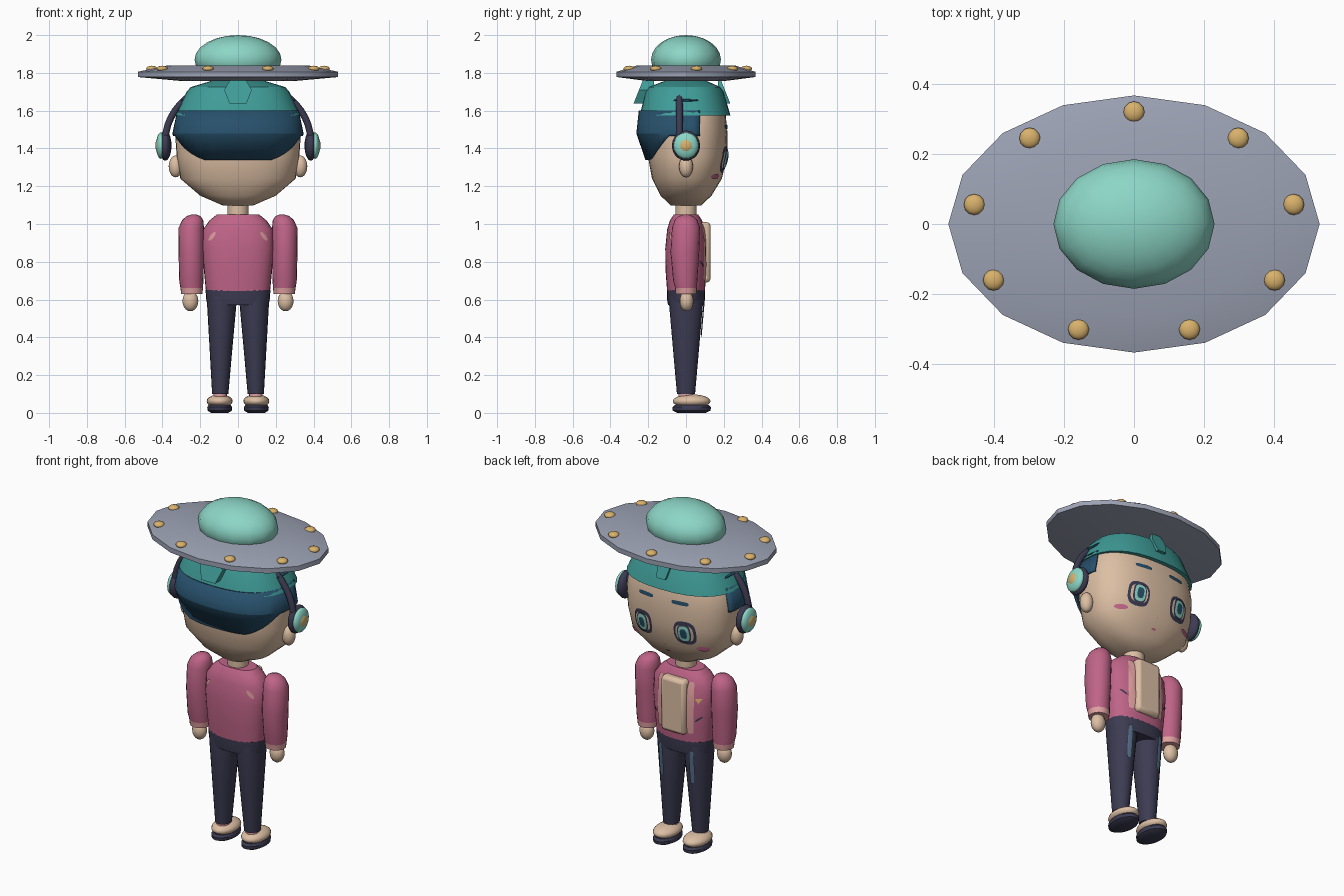
import bpy, bmesh, math
from mathutils import Matrix, Vector

cube = bpy.data.objects.get("Cube")
if cube:
    bpy.data.objects.remove(cube, do_unlink=True)


def material(name, hexa):
    lin = [((int(hexa[i:i + 2], 16) / 255 + 0.055) / 1.055) ** 2.4 for i in (0, 2, 4)] + [1]
    m = bpy.data.materials.new(name)
    m.use_nodes = True
    m.diffuse_color = lin
    m.node_tree.nodes["Principled BSDF"].inputs["Base Color"].default_value = lin
    return m


skin = material("skin", "DDBFA4")
mint = material("mint", "8CD6C6")
teal = material("teal", "3F9C98")
navy = material("navy hair", "27506B")
grey = material("saucer grey", "9CA2B4")
gold = material("gold", "D9B26C")
indigo = material("indigo", "3C3B52")
pink = material("jacket pink", "BF6487")
blush = material("light pink", "E0A0A0")
slate = material("slate", "56708A")


def finish(name, bm, mats, angle=40):
    me = bpy.data.meshes.new(name)
    bmesh.ops.recalc_face_normals(bm, faces=bm.faces)
    bm.to_mesh(me)
    bm.free()
    for m in mats:
        me.materials.append(m)
    for p in me.polygons:
        p.use_smooth = True
    me.set_sharp_from_angle(angle=math.radians(angle))
    ob = bpy.data.objects.new(name, me)
    bpy.context.collection.objects.link(ob)
    return ob


def ring_point(ring, a, power):
    z, rx, ry, cx, cy = (list(ring) + [0, 0])[:5]
    c, s = math.cos(a), math.sin(a)
    return Vector((cx + rx * math.copysign(abs(c) ** (2 / power), c),
                   cy + ry * math.copysign(abs(s) ** (2 / power), s), z))


def loft_mesh(rings, n, power, caps=True):
    bm = bmesh.new()
    loops = [[bm.verts.new(ring_point(r, 2 * math.pi * i / n, power)) for i in range(n)] for r in rings]
    for lo, hi in zip(loops, loops[1:]):
        for i in range(n):
            j = (i + 1) % n
            bm.faces.new((lo[i], lo[j], hi[j], hi[i]))
    if caps:
        bm.faces.new(loops[0][::-1])
        bm.faces.new(loops[-1])
    return bm, loops


def loft(name, rings, mats, n=24, power=2, angle=40, rule=None):
    bm, _ = loft_mesh(rings, n, power)
    if rule:
        for f in bm.faces:
            f.material_index = rule(f.calc_center_median())
    return finish(name, bm, mats, angle)


def ellipsoid(name, at, size, mat, seg=16, rings=10):
    bm = bmesh.new()
    bmesh.ops.create_uvsphere(bm, u_segments=seg, v_segments=rings, radius=1,
                              matrix=Matrix.Translation(at) @ Matrix.Diagonal((*size, 1)))
    return finish(name, bm, [mat], 60)


def surface_y(rings, x, z, side, power):
    """Depth of a lofted surface at x, z."""
    for lo, hi in zip(rings, rings[1:]):
        if lo[0] <= z <= hi[0]:
            break
    t = min(max((z - lo[0]) / (hi[0] - lo[0]), 0), 1)
    _, rx, ry, cx, cy = [a + (b - a) * t for a, b in zip((list(lo) + [0, 0])[:5], (list(hi) + [0, 0])[:5])]
    u = min(abs(x - cx) / rx, 0.98)
    return cy + side * ry * (1 - u ** power) ** (1 / power)


def decal(name, rings, power, at, size, mat, lift=0.004, side=1, tilt=0, shape=2, n=20):
    """Thin painted patch following a lofted surface."""
    bm = bmesh.new()
    grid = []
    for k in (1, 2, 3):
        row = []
        for i in range(n):
            p = ring_point((0, size[0] * k / 3, size[1] * k / 3), 2 * math.pi * (i + 0.5) / n, shape)
            x = at[0] + p.x * math.cos(tilt) - p.y * math.sin(tilt)
            z = at[1] + p.x * math.sin(tilt) + p.y * math.cos(tilt)
            row.append(bm.verts.new((x, surface_y(rings, x, z, side, power) + side * lift, z)))
        grid.append(row)
    bm.faces.new(grid[0])
    for lo, hi in zip(grid, grid[1:]):
        for i in range(n):
            j = (i + 1) % n
            bm.faces.new((lo[i], lo[j], hi[j], hi[i]))
    ob = finish(name, bm, [mat])
    if ob.data.polygons[0].normal.y * side < 0:
        ob.data.flip_normals()
    return ob


# Head and neck
HP = 2.4
head = [(1.098, .08, .08), (1.15, .2, .135), (1.24, .305, .185, 0, .005), (1.36, .325, .21, 0, .008),
        (1.48, .333, .212, 0, .008), (1.58, .318, .205, 0, .005), (1.7, .25, .17)]
loft("head", head, [skin], 40, HP, 50)
loft("neck", [(1.02, .056, .056), (1.13, .056, .056)], [skin])

# Hair: open shell around the back and sides, with a rising lower edge
bm, loops = loft_mesh([(1.34, .32, .215, 0, 0), (1.48, .347, .255, 0, -.008), (1.6, .322, .245, 0, -.005)], 48, HP, False)
for low, mid in zip(loops[0], loops[1]):
    t = min(max((low.co.y + .19) / .13, 0), .9)
    low.co = low.co.lerp(mid.co, t)
bmesh.ops.delete(bm, geom=[f for f in bm.faces if f.calc_center_median().y > .09], context="FACES")
ob = finish("hair", bm, [navy], 25)
mod = ob.modifiers.new("thickness", "SOLIDIFY")
mod.thickness = .012

# Cap with front and back tabs
cap = [(1.575, .333, .24, 0, -.005), (1.7, .272, .207, 0, -.008), (1.725, .25, .19, 0, -.008), (1.77, .1, .08)]
loft("cap", cap, [teal], 32, HP, 30)


def tab(name, side, scale, reach):
    bm = bmesh.new()
    outline = [(-.04, 1.765), (-.073, 1.71), (-.045, 1.637), (.045, 1.637), (.073, 1.71), (.04, 1.765)]
    outer = [bm.verts.new((x * scale, side * (reach - (z - 1.637) * .4), z)) for x, z in outline]
    inner = [bm.verts.new((x * scale, side * .17, z)) for x, z in outline]
    bm.faces.new(outer)
    bm.faces.new(inner[::-1])
    for i in range(6):
        j = (i + 1) % 6
        bm.faces.new((outer[i], inner[i], inner[j], outer[j]))
    finish(name, bm, [teal], 20)


tab("cap_back_tab", -1, 1, .278)
tab("cap_front_tab", 1, .6, .235)

# Saucer hat
loft("saucer", [(1.757, .3, .205), (1.778, .53, .367), (1.806, .53, .367), (1.838, .38, .263)], [grey], 16, 2, 30)
ellipsoid("saucer_dome", (0, 0, 1.87), (.23, .185, .13), mint, 16, 12)
for i in range(9):
    a = math.radians(90 + 40 * i)
    ellipsoid("saucer_light", (.463 * math.cos(a), .32 * math.sin(a), 1.822), (.03, .03, .016), gold, 12, 8)

# Headphone band
curve = bpy.data.curves.new("headphone_band", "CURVE")
curve.dimensions = "3D"
curve.bevel_depth = .018
curve.bevel_resolution = 2
curve.use_fill_caps = True
spline = curve.splines.new("POLY")
spline.points.add(24)
for i, p in enumerate(spline.points):
    a = math.pi * i / 24
    p.co = (.385 * math.cos(a), -.035, 1.44 + .32 * math.sin(a), 1)
curve.materials.append(indigo)
bpy.context.collection.objects.link(bpy.data.objects.new("headphone_band", curve))

# Torso with shirt panel
torso = [(.645, .17, .1), (.75, .18, .108), (.87, .19, .11), (.97, .185, .1), (1.02, .15, .085), (1.05, .112, .065)]
TP = 2.4
loft("jacket", torso, [pink], 32, TP, 35)
bm = bmesh.new()
bmesh.ops.create_cube(bm, size=1, matrix=Matrix.Translation((0, .08, .85)) @ Matrix.Diagonal((.155, .1, .32, 1)))
ob = finish("shirt_panel", bm, [skin], 30)
mod = ob.modifiers.new("soft edge", "BEVEL")
mod.width = .02
mod.segments = 2
decal("jacket_badge", torso, TP, (-.14, .9), (.02, .02), gold, tilt=math.pi / 2, n=3)
loft("trouser_waist", [(.57, .162, .095), (.6, .168, .1), (.65, .172, .1)], [indigo], 28, 2.4)

# Face centre
decal("nose", head, HP, (0, 1.245), (.006, .006), blush)
decal("mouth", head, HP, (0, 1.19), (.016, .005), pink)

for s, word in ((1, "left"), (-1, "right")):
    # Eyes, brows and cheeks
    for k, (part, size, mat) in enumerate((("eye_outline", (.064, .07), indigo), ("eye_inner", (.051, .05), skin),
                                           ("iris_rim", (.039, .055), indigo), ("iris", (.032, .046), mint),
                                           ("pupil", (.019, .03), navy))):
        decal(f"{word}_{part}", head, HP, (s * .135, 1.342), size, mat, .004 + .003 * k, shape=2.8)
    decal(f"{word}_brow", head, HP, (s * .11, 1.515), (.05, .011), navy, .005, shape=4)
    decal(f"{word}_cheek", head, HP, (s * .22, 1.252), (.034, .014), pink, .005)
    ellipsoid(f"{word}_ear", (s * .33, 0, 1.305), (.037, .037, .058), skin)

    # Headphone cup
    ellipsoid(f"{word}_cup", (s * .385, 0, 1.415), (.033, .075, .08), indigo)
    ellipsoid(f"{word}_cup_cover", (s * .408, 0, 1.415), (.026, .066, .07), mint)
    ellipsoid(f"{word}_cup_button", (s * .42, 0, 1.415), (.018, .038, .038), gold)
    ellipsoid(f"{word}_cap_slit", (s * .297, 0, 1.655), (.008, .07, .006), navy, 8, 6)

    # Arm with cuff, and hand
    x = s * .247
    loft(f"{word}_sleeve", [(.63, .056, .055, s * .245), (.662, .06, .058, s * .245), (.7, .064, .064, x, -.004),
                            (.85, .068, .076, x, -.006), (.98, .067, .074, x, 0), (1.02, .056, .06, s * .24),
                            (1.042, .037, .04, s * .235), (1.05, .012, .012, s * .232)],
         [pink, blush], 20, 2, 50, lambda c: int(c.z < .66))
    ellipsoid(f"{word}_hand", (s * .252, .003, .592), (.042, .037, .054), skin)

    # Jacket trim
    decal(f"{word}_lapel", torso, TP, (s * .097, .85), (.02, .15), blush, .005, shape=5)
    decal(f"{word}_back_patch", torso, TP, (s * .137, .935), (.028, .01), blush, .005, -1, -s * .9)
    decal(f"{word}_pocket_slash", torso, TP, (s * .14, .79), (.025, .005), indigo, .005, 1, s * .7)

    # Trouser leg with pocket stripe
    leg = [(.1, .043, .048, s * .094), (.35, .061, .07, s * .09), (.58, .078, .09, s * .086), (.62, .078, .088, s * .086)]
    loft(f"{word}_leg", leg, [indigo], 20)
    decal(f"{word}_leg_stripe", leg, 2, (s * .1, .5), (.014, .1), slate, .008, shape=5)

    # Sock and shoe
    loft(f"{word}_sock", [(.06, .036, .04, s * .095), (.115, .036, .04, s * .095)], [blush], 16)
    ellipsoid(f"{word}_shoe", (s * .097, .03, .062), (.069, .1, .036), skin, 20, 10)
    loft(f"{word}_sole", [(0, .045, .075, s * .097, .03), (.012, .064, .1, s * .097, .03),
                          (.03, .066, .102, s * .097, .03), (.042, .058, .09, s * .097, .03)], [indigo], 20)
